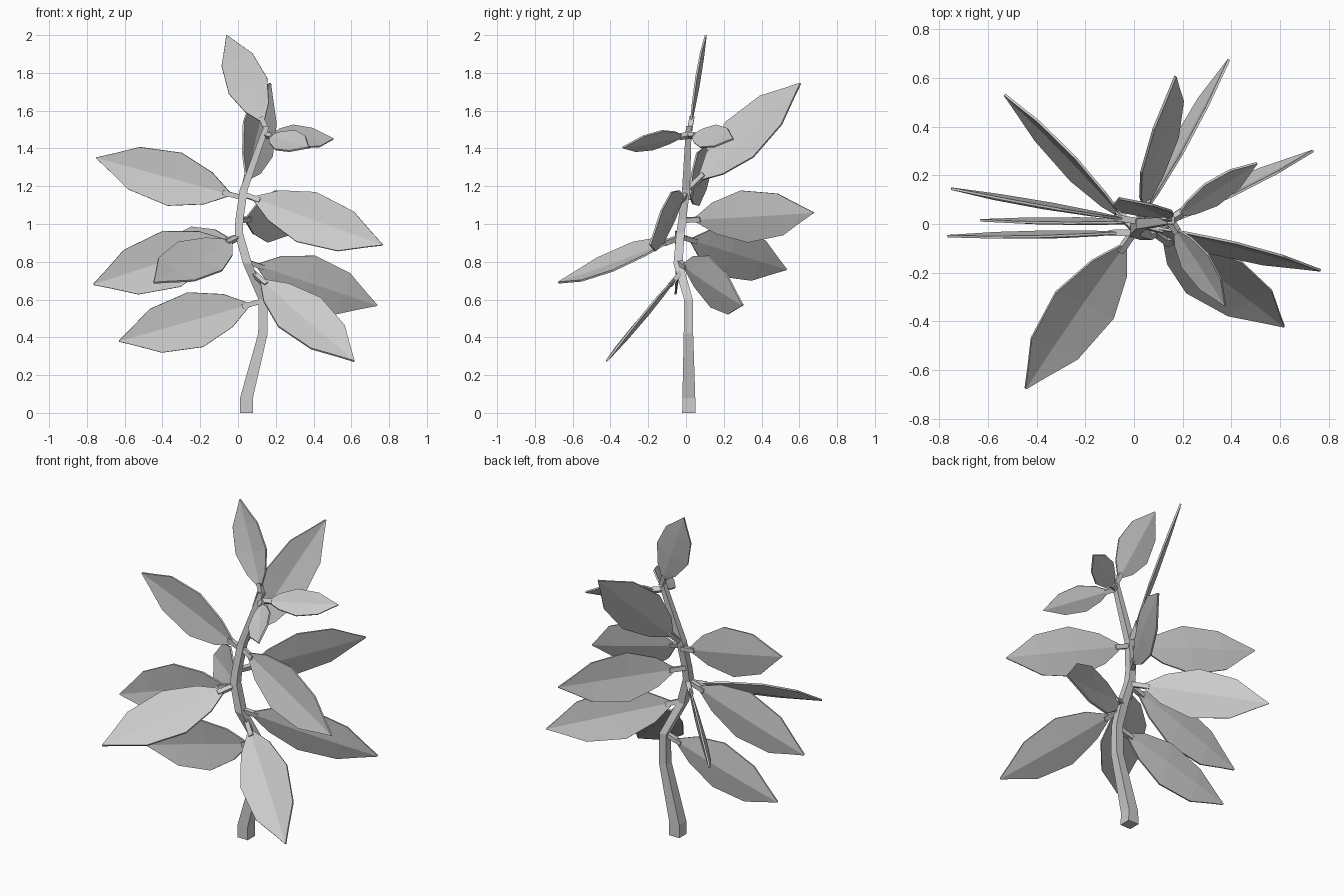
import bpy
from mathutils import Vector

if "Cube" in bpy.data.objects:
    bpy.data.objects.remove(bpy.data.objects["Cube"])


def add_object(name, verts, faces):
    mesh = bpy.data.meshes.new(name)
    mesh.from_pydata([tuple(v) for v in verts], [], faces)
    mesh.update()
    obj = bpy.data.objects.new(name, mesh)
    bpy.context.collection.objects.link(obj)
    return obj


def tube(name, rings):
    """Four-sided tube through rings of four points, capped at both ends."""
    verts = [v for ring in rings for v in ring]
    faces = [(0, 3, 2, 1)]
    for i in range(len(rings) - 1):
        a = i * 4
        faces += [(a + j, a + (j + 1) % 4, a + 4 + (j + 1) % 4, a + 4 + j) for j in range(4)]
    n = len(verts)
    faces.append((n - 4, n - 3, n - 2, n - 1))
    return add_object(name, verts, faces)


def square(c, u, v, r):
    return [c + (u * s + v * t) * r for s, t in ((-1, -1), (1, -1), (1, 1), (-1, 1))]


# Crooked square stem: x, y, z, half width
STEM = [(.045, .015, 0, .035), (.045, .015, .08, .034), (.132, .013, .42, .025),
        (.132, .013, .6, .023), (.05, -.042, .79, .024), (.005, -.03, .95, .022),
        (.007, -.02, 1.02, .021), (.03, 0, 1.18, .021), (.152, .015, 1.52, .015)]
X, Y = Vector((1, 0, 0)), Vector((0, 1, 0))
tube("stem", [square(Vector(p[:3]), X, Y, p[3]) for p in STEM])

# Leaf outline: position along the leaf, share of the greatest half width
OUTLINE = [(.09, .09), (.23, .6), (.46, 1.0), (.74, .8), (.9, .31), (1.0, .02)]


def leaf(index, base, tip, across, half):
    base, tip = Vector(base), Vector(tip)
    axis = tip - base
    d = axis.normalized()
    w = Vector(across)
    w = (w - d * w.dot(d)).normalized()
    n = d.cross(w)
    if n.z < 0:
        n.negate()
    # Stalk
    tube(f"leaf_stalk_{index}", [square(base + axis * t, w, n, .013) for t in (0, .13)])
    # Blade, lightly folded along the midrib
    verts, faces = [], []
    for t, s in OUTLINE:
        c = base + axis * t
        lift = n * half * s * .07
        verts += [c - w * half * s + lift, c - lift, c + w * half * s + lift]
    for i in range(len(OUTLINE) - 1):
        a = i * 3
        faces += [(a, a + 1, a + 4, a + 3), (a + 1, a + 2, a + 5, a + 4)]
    blade = add_object(f"leaf_blade_{index}", verts, faces)
    mod = blade.modifiers.new("thickness", 'SOLIDIFY')
    mod.thickness = .01
    mod.offset = 0


# Leaves: base, tip, direction across the blade, half width
LEAVES = [
    ((.15, .02, 1.5), (-.06, .105, 2.0), (1, 0, .3), .11),
    ((.035, .02, 1.19), (.17, .605, 1.745), (-.16, -.19, .14), .14),
    ((.15, .015, 1.47), (.505, .25, 1.45), (-.06, .08, .12), .078),
    ((.15, .01, 1.47), (.375, -.335, 1.405), (.11, .05, .1), .078),
    ((.02, .01, 1.14), (-.75, .145, 1.35), (.005, .02, 1), .145),
    ((0, -.03, .93), (-.445, -.675, .69), (-.25, .1, .15), .15),
    ((.01, -.01, 1.02), (.39, .675, 1.06), (.05, -.03, .28), .14),
    ((.02, 0, 1.16), (.765, -.19, .89), (.02, .06, .28), .143),
    ((.045, -.04, .8), (.735, .3, .57), (.02, -.05, .28), .145),
    ((.08, -.03, .74), (.615, -.42, .275), (.2, .15, .18), .15),
    ((.12, .01, .59), (-.63, .015, .38), (0, .01, 1), .15),
    ((0, -.035, .93), (-.765, -.05, .68), (0, .01, 1), .155),
    ((0, -.02, .93), (-.53, .53, .76), (.05, .05, .25), .14),
]
for i, args in enumerate(LEAVES, 1):
    leaf(i, *args)
